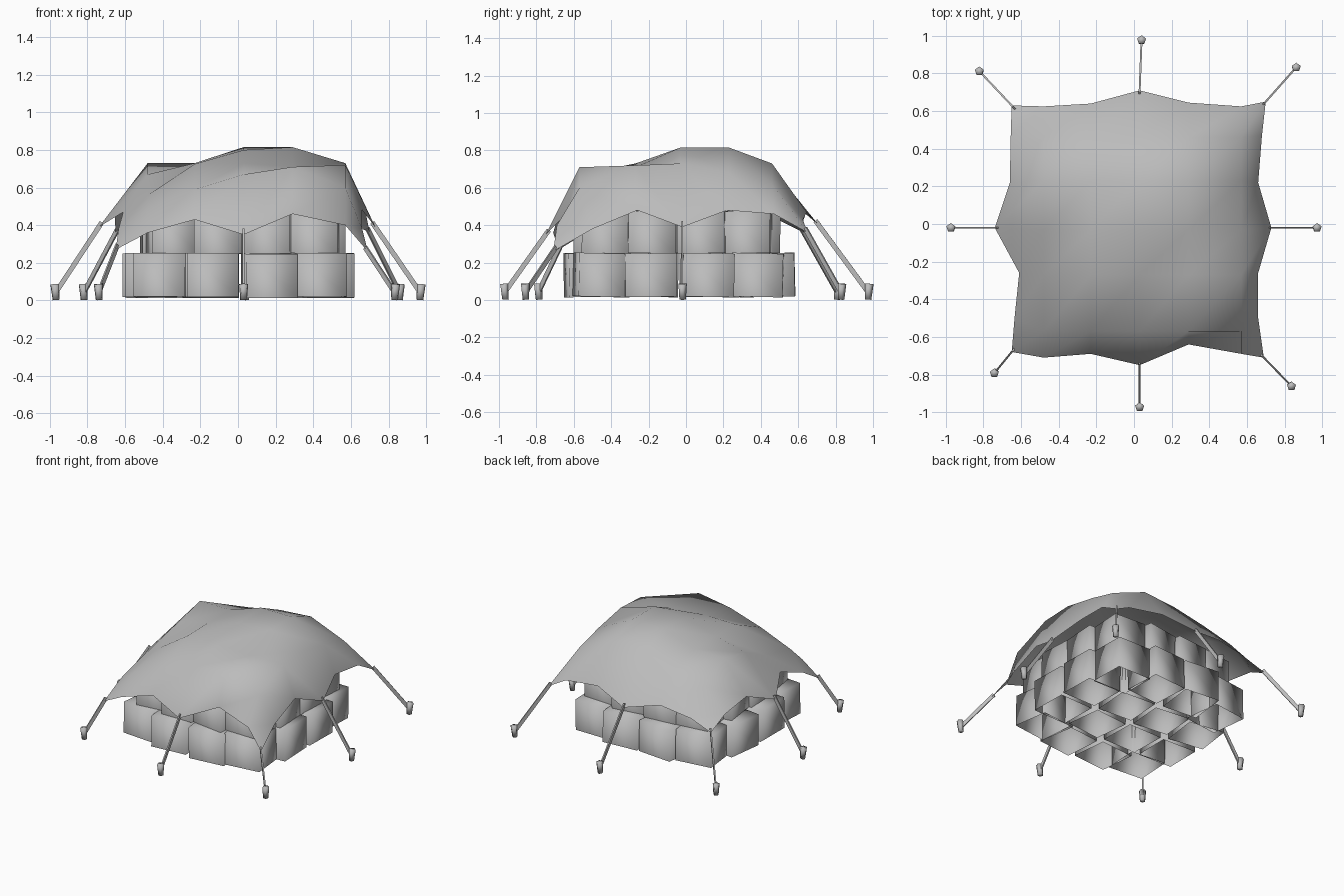
import bpy, bmesh, math, random
from mathutils import Vector, Matrix

if "Cube" in bpy.data.objects:
    bpy.data.objects.remove(bpy.data.objects["Cube"])

random.seed(4)
grey = bpy.data.materials.new("light_grey")
grey.diffuse_color = (0.5, 0.5, 0.5, 1)
grey.use_nodes = True
grey.node_tree.nodes["Principled BSDF"].inputs["Base Color"].default_value = grey.diffuse_color


def make(name, bm, smooth=True):
    me = bpy.data.meshes.new(name)
    bm.to_mesh(me)
    bm.free()
    ob = bpy.data.objects.new(name, me)
    bpy.context.collection.objects.link(ob)
    me.materials.append(grey)
    for p in me.polygons:
        p.use_smooth = smooth
    return ob


# Draped tarp: 7 x 7 cloth grid, edges pulled towards the stakes
cols = [-0.65, -0.48, -0.23, 0.03, 0.29, 0.57, 0.69]
rows = [-0.69, -0.57, -0.27, -0.03, 0.23, 0.46, 0.64]
side_y = [-0.68, -0.50, -0.26, -0.02, 0.22, 0.47, 0.64]
left_x = [-0.65, -0.635, -0.61, -0.74, -0.66, -0.655, -0.65]
right_x = [0.69, 0.66, 0.66, 0.73, 0.66, 0.68, 0.70]
front_y = [-0.68, -0.71, -0.69, -0.75, -0.64, -0.69, -0.71]
back_y = [0.63, 0.625, 0.64, 0.71, 0.645, 0.625, 0.65]
heights = [
    [0.27, 0.36, 0.43, 0.35, 0.46, 0.40, 0.26],
    [0.38, 0.49, 0.59, 0.67, 0.71, 0.60, 0.38],
    [0.47, 0.56, 0.725, 0.73, 0.71, 0.72, 0.48],
    [0.39, 0.67, 0.73, 0.80, 0.815, 0.73, 0.39],
    [0.48, 0.73, 0.73, 0.815, 0.815, 0.68, 0.48],
    [0.44, 0.60, 0.66, 0.71, 0.73, 0.62, 0.46],
    [0.36, 0.42, 0.46, 0.40, 0.47, 0.43, 0.36]]


def tarp_point(j, i):
    x = (left_x if i == 0 else right_x)[j] if i in (0, 6) else cols[i]
    y = side_y[j] if i in (0, 6) else rows[j]
    if j in (0, 6):
        y = (front_y if j == 0 else back_y)[i]
    return Vector((x, y, heights[j][i]))


bm = bmesh.new()
grid = [[bm.verts.new(tarp_point(j, i)) for i in range(7)] for j in range(7)]
for j in range(6):
    for i in range(6):
        a, b, c, d = grid[j][i], grid[j][i + 1], grid[j + 1][i + 1], grid[j + 1][i]
        bm.faces.new((a, b, c))
        bm.faces.new((a, c, d))
make("tarp", bm)


# Stacked cargo boxes, open underneath, each slightly turned and tilted
def box_layer(name, cx, cy, pitch, size, corner, z0, z1):
    bm = bmesh.new()
    for i in range(4):
        for j in range(4):
            a, b = i - 1.5, j - 1.5
            k = corner if abs(a) > 1 and abs(b) > 1 else 1.0
            m = (Matrix.Translation((cx + a * pitch * k, cy + b * pitch * k, (z0 + z1) / 2))
                 @ Matrix.Rotation(random.uniform(-0.16, 0.16), 4, 'Z')
                 @ Matrix.Rotation(random.uniform(-0.03, 0.03), 4, 'X')
                 @ Matrix.Diagonal((size, size, z1 - z0, 1)))
            bmesh.ops.create_cube(bm, size=1, matrix=m)
    bm.normal_update()
    bmesh.ops.delete(bm, geom=[f for f in bm.faces if f.normal.z < -0.9], context='FACES_ONLY')
    make(name, bm)


box_layer("lower_boxes", 0.01, -0.035, 0.312, 0.275, 0.89, 0.017, 0.25)
box_layer("upper_boxes", 0.03, -0.05, 0.272, 0.255, 0.92, 0.25, 0.475)

# Stakes in the ground with flat straps up to the tarp hem
stakes = [((0.04, 0.975), (6, 3)), ((0.86, 0.83), (6, 6)), ((0.97, -0.02), (3, 6)),
          ((0.835, -0.86), (0, 6)), ((0.03, -0.97), (0, 3)), ((-0.74, -0.79), (0, 0)),
          ((-0.97, -0.02), (3, 0)), ((-0.82, 0.81), (6, 0))]
bs, br = bmesh.new(), bmesh.new()
for (x, y), (j, i) in stakes:
    out = Vector((x, y, 0)).normalized()
    tilt = Matrix.Rotation(0.08, 4, Vector((-out.y, out.x, 0)))
    bmesh.ops.create_cone(bs, cap_ends=True, segments=5, radius1=0.019, radius2=0.025,
                          depth=0.085, matrix=Matrix.Translation((x, y, 0.045)) @ tilt)
    a, b = Vector((x, y, 0.04)), tarp_point(j, i)
    d = (b - a).normalized()
    b = b + d * 0.03
    side = d.cross(Vector((0, 0, 1))).normalized()
    up = side.cross(d)
    m = Matrix((d, side, up)).transposed().to_4x4()
    m.translation = (a + b) / 2
    bmesh.ops.create_cube(br, size=1, matrix=m @ Matrix.Diagonal(((b - a).length, 0.010, 0.026, 1)))
make("stakes", bs)
make("tie_straps", br, smooth=False)
